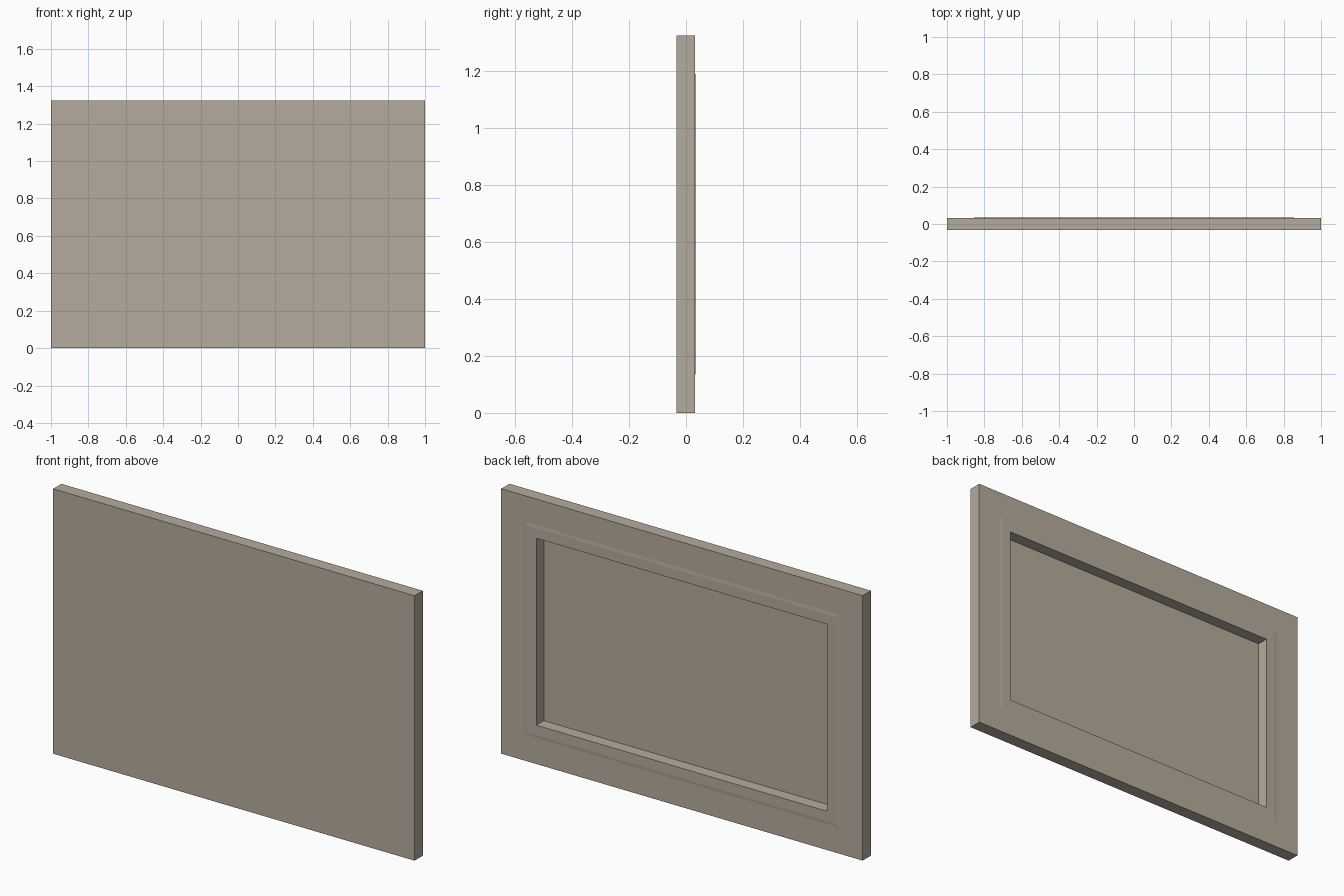
import bpy, bmesh

if "Cube" in bpy.data.objects:
    bpy.data.objects.remove(bpy.data.objects["Cube"])

HX, H = 1.0, 1.325          # half width, height

mat = bpy.data.materials.new("warm grey canvas")
mat.diffuse_color = (0.46, 0.41, 0.335, 1)
mat.use_nodes = True
mat.node_tree.nodes["Principled BSDF"].inputs["Base Color"].default_value = mat.diffuse_color


def stepped_panel(name, rings):
    """Bridge nested rectangles given as (inset, y); cap both ends."""
    bm = bmesh.new()
    loops = []
    for d, y in rings:
        x, z0, z1 = HX - d, d, H - d
        loops.append([bm.verts.new(p) for p in
                      ((-x, y, z0), (x, y, z0), (x, y, z1), (-x, y, z1))])
    bm.faces.new(loops[0])
    for a, b in zip(loops, loops[1:]):
        for i in range(4):
            j = (i + 1) % 4
            bm.faces.new((a[i], a[j], b[j], b[i]))
    bm.faces.new(loops[-1][::-1])
    bmesh.ops.recalc_face_normals(bm, faces=bm.faces)
    me = bpy.data.meshes.new(name)
    bm.to_mesh(me)
    bm.free()
    me.materials.append(mat)
    ob = bpy.data.objects.new(name, me)
    bpy.context.collection.objects.link(ob)
    return ob


# Canvas: flat front, wrapped edges, folded back margin, slightly proud
# inner border, then the deep opening down to the back of the cloth
stepped_panel("stretched_canvas", [
    (0, -0.033), (0, 0.032),
    (0.13, 0.032), (0.145, 0.0335),
    (0.195, 0.0335), (0.195, -0.026),
])
